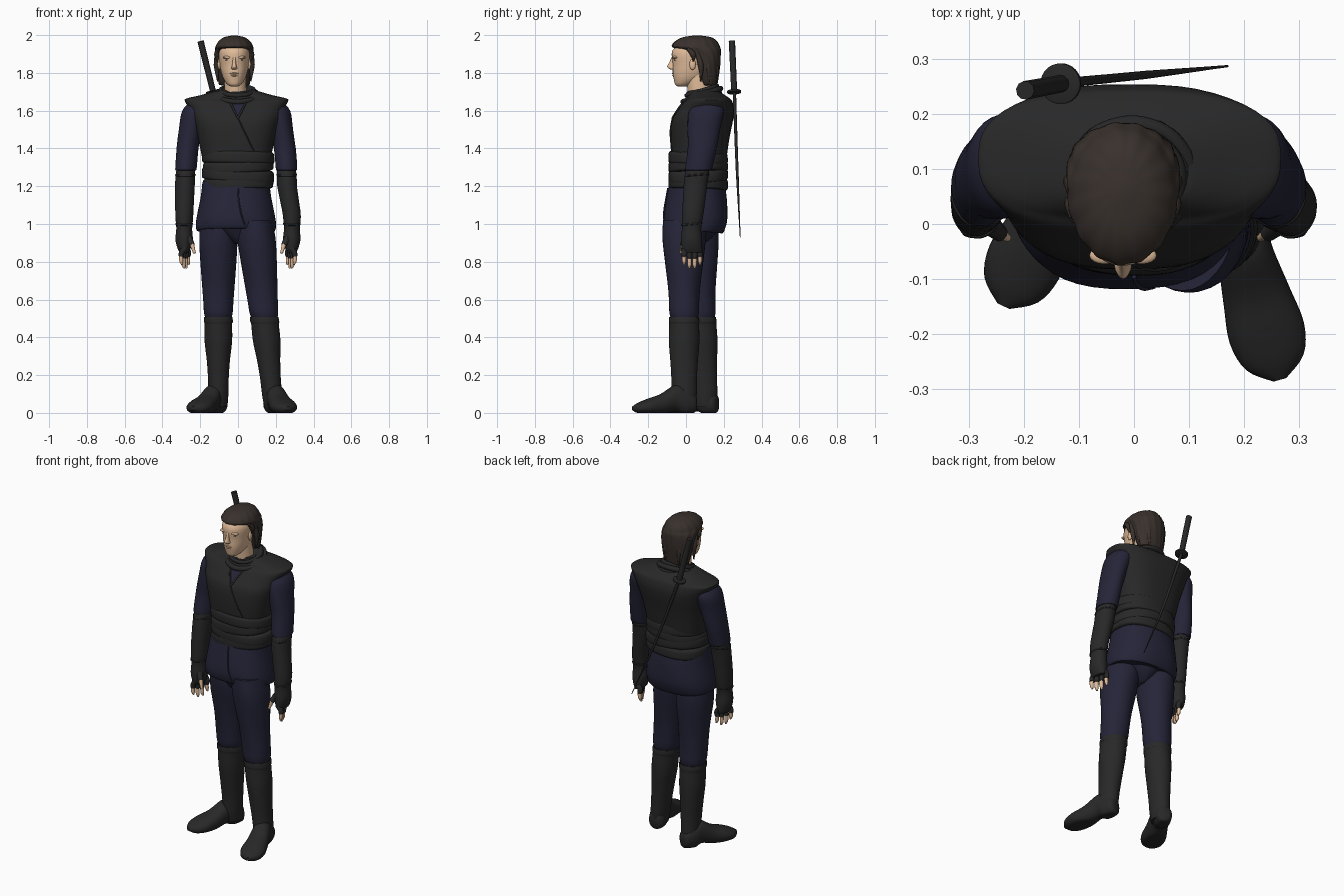
import bpy, bmesh, math
from mathutils import Vector, Matrix
from mathutils.bvhtree import BVHTree

if "Cube" in bpy.data.objects:
    bpy.data.objects.remove(bpy.data.objects["Cube"])


def material(name, *rgb):
    m = bpy.data.materials.new(name)
    m.diffuse_color = (*rgb, 1)
    m.use_nodes = True
    m.node_tree.nodes["Principled BSDF"].inputs["Base Color"].default_value = m.diffuse_color
    return m


BLACK = material("black_cloth", .021, .021, .021)
NAVY = material("navy_cloth", .018, .018, .04)
SKIN = material("skin", .75, .5, .32)
HAIR = material("hair_brown", .04, .03, .025)


def mesh_object(name, bm, mat):
    bmesh.ops.recalc_face_normals(bm, faces=bm.faces)
    me = bpy.data.meshes.new(name)
    bm.to_mesh(me)
    bm.free()
    me.materials.append(mat)
    ob = bpy.data.objects.new(name, me)
    bpy.context.collection.objects.link(ob)
    return ob


def catmull(a, b, c, d, t):
    return 0.5 * (2*b + (c-a)*t + (2*a-5*b+4*c-d)*t*t + (3*b-a-3*c+d)*t**3)


def loft(name, rings, mat, x=lambda z: 0, p=2.0, n=32, sub=4, wave=(0, 0), tilt=(0, 0), matrix=None):
    """Skin rings (y, z, rx, ry) with a smooth spline; x gives the centre line at each height."""
    pad = [rings[0]] + rings + [rings[-1]]
    rows = [[catmull(*q, s / sub) for q in zip(*pad[i:i+4])] for i in range(len(rings) - 1) for s in range(sub)]
    bm = bmesh.new()
    loops = []
    for y, z, rx, ry in rows + [rings[-1]]:
        loop = []
        for k in range(n):
            a = 2 * math.pi * k / n
            c, s = math.cos(a), math.sin(a)
            g = 1 + wave[0] * math.sin(wave[1] * a + 20 * z)
            dx = g * rx * math.copysign(abs(c) ** (2 / p), c)
            dy = g * ry * math.copysign(abs(s) ** (2 / p), s)
            v = Vector((x(z) + dx, y + dy, z + tilt[0] * dx + tilt[1] * dy))
            if matrix:
                v = matrix @ v
                v.z = max(v.z, 0)
            loop.append(bm.verts.new(v))
        loops.append(loop)
    for a, b in zip(loops, loops[1:]):
        for k in range(n):
            bm.faces.new((a[k], a[(k+1) % n], b[(k+1) % n], b[k]))
    bm.faces.new(loops[0])
    bm.faces.new(loops[-1])
    return mesh_object(name, bm, mat)


def tube(name, pts, radii, mat, cyclic=False):
    """Round tube along a smooth path; one radius or one per point."""
    radii = radii if isinstance(radii, tuple) else (radii,) * len(pts)
    cu = bpy.data.curves.new(name, 'CURVE')
    cu.dimensions = '3D'
    cu.bevel_depth, cu.bevel_resolution, cu.resolution_u = 1, 3, 5
    cu.use_fill_caps = True
    sp = cu.splines.new('BEZIER')
    sp.bezier_points.add(len(pts) - 1)
    for b, co, r in zip(sp.bezier_points, pts, radii):
        b.co, b.radius = co, r
        b.handle_left_type = b.handle_right_type = 'AUTO'
    sp.use_cyclic_u = cyclic
    cu.materials.append(mat)
    bpy.context.collection.objects.link(bpy.data.objects.new(name, cu))


def hoop(name, x, y, z, rx, ry, r, mat, dip=0):
    angles = [k * math.pi / 5 for k in range(10)]
    tube(name, [(x + rx * math.cos(a), y + ry * math.sin(a), z + dip * math.sin(a)) for a in angles], r, mat, True)


def ball(name, loc, size, mat):
    bm = bmesh.new()
    bmesh.ops.create_uvsphere(bm, u_segments=16, v_segments=10, radius=1,
                              matrix=Matrix.Translation(loc) @ Matrix.Diagonal((*size, 1)))
    mesh_object(name, bm, mat)


def front_of(ob):
    """Function giving the point on the front of an object at x, z."""
    tree = BVHTree.FromPolygons([v.co for v in ob.data.vertices], [list(f.vertices) for f in ob.data.polygons])

    def find(x, z):
        hit = tree.ray_cast(Vector((x, -1, z)), Vector((0, 1, 0)))[0]
        return Vector((x, hit.y - .002 if hit else 0, z))
    return find


# vest, with shoulders flaring over the sleeves
vest = loft("vest", [(.068, 1.34, .18, .145), (.074, 1.46, .205, .157), (.087, 1.55, .23, .162),
                     (.106, 1.605, .248, .148), (.117, 1.648, .272, .128), (.12, 1.664, .266, .112),
                     (.112, 1.682, .19, .095), (.1, 1.705, .11, .07)], BLACK, x=lambda z: -.008, p=2.7, n=48)
chest = front_of(vest)

# navy shirt in the V neck, lapels and wrap seam
bm = bmesh.new()
grid = [[bm.verts.new(chest(.05 * (j / 3 - 1) * (i + .02) / 6, 1.56 + .1 * i / 6)) for j in range(7)] for i in range(7)]
for a, b in zip(grid, grid[1:]):
    for j in range(6):
        bm.faces.new((a[j], a[j+1], b[j+1], b[j]))
mesh_object("shirt_front", bm, NAVY)
for side in (-1, 1):
    tube("lapel", [chest(side * .05 * t / 3, 1.56 + .1 * t / 3) for t in range(4)], .005, BLACK)
tube("wrap_seam", [chest(.028 * t, 1.56 - .058 * t) for t in range(4)], .003, BLACK)

# waist sash wound in overlapping bands
for i, tilt in enumerate(((.04, -.03), (-.07, .04), (.06, .03), (-.02, -.02))):
    z, r = 1.213 + i * .046, .184 + .004 * (i % 2)
    loft("sash_band", [(.064, z - .03, r - .006, .149), (.064, z - .02, r + .003, .157),
                       (.064, z + .018, r + .002, .156), (.064, z + .032, r - .008, .148)],
         BLACK, p=2.4, n=48, wave=(.006, 5), tilt=tilt)

# jacket skirt with sloping hem and front opening
skirt = loft("jacket_skirt", [(.06, 1.22, .178, .145), (.058, 1.14, .188, .158), (.052, 1.05, .204, .168),
                              (.046, 1.0, .211, .165), (.043, .965, .206, .152), (.043, .97, .18, .135)],
             NAVY, x=lambda z: -.011, p=2.3, n=48, wave=(.006, 6), tilt=(0, -.09))
lap = front_of(skirt)
tube("skirt_opening", [lap(.036 * t * t / 9, 1.19 - .065 * t) for t in range(4)], .004, NAVY)
loft("trouser_seat", [(.03, .895, .02, .06), (.04, .93, .07, .1), (.047, 1.0, .17, .14)], NAVY)

# legs in a stride: shared sections (z, rx, ry) follow each leg's own centre line
TROUSER = [(1.02, .09, .11), (.9, .102, .114), (.7, .087, .088), (.6, .081, .081), (.525, .076, .078), (.48, .06, .06)]
SHAFT = [(.5, .068, .07), (.508, .075, .079), (.48, .077, .081), (.47, .073, .079), (.38, .072, .08),
         (.28, .062, .074), (.18, .055, .068), (.09, .052, .066), (.03, .047, .057)]
FOOT = [(.05, 0, .025, .04), (.05, .015, .044, .052), (.065, .07, .052, .075), (.078, .115, .052, .07),
        (.046, .19, .062, .055), (.034, .26, .07, .042), (.026, .315, .054, .028), (.024, .348, .012, .01)]
LEGS = (("right", lambda z: -.104, lambda z: .055 + .05 * (1 - z), (-.088, .165, 0), (-.145, -.305, 0)),
        ("left", lambda z: .09 + .1 * (1 - z), lambda z: -.01, (.172, .052, 0), (.093, -.335, 0)))
for side, cx, cy, heel, toe in LEGS:
    for part, rings, mat in (("_trouser_leg", TROUSER, NAVY), ("_boot_shaft", SHAFT, BLACK)):
        loft(side + part, [(cy(z), z, rx, ry) for z, rx, ry in rings], mat, x=cx, wave=(.012, 4))
    f, up = Vector(toe).normalized(), Vector((0, 0, 1))
    frame = Matrix((up.cross(f), up, f)).transposed().to_4x4()
    loft(side + "_boot_foot", FOOT, BLACK, p=2.2, matrix=Matrix.Translation(heel) @ frame)

# arms and hands
SLEEVE = [(.115, 1.655, .03, .05), (.11, 1.6, .066, .092), (.095, 1.5, .062, .086), (.085, 1.4, .058, .077),
          (.07, 1.31, .057, .072), (.066, 1.285, .055, .068), (.066, 1.29, .045, .055)]
GLOVE = [(.07, 1.32, .045, .055), (.06, 1.27, .051, .063), (.05, 1.2, .052, .062), (.034, 1.04, .047, .056),
         (.03, .975, .042, .051), (.03, .92, .046, .056), (.031, .875, .036, .055), (.032, .85, .024, .05)]
for side, s in (("right", -1), ("left", 1)):
    def arm_x(z):
        out = .285 - .17 * max(0, z - 1.2) ** 2 - .03 * max(0, z - 1.05)
        shift = .02 * min(1, max(0, (z - 1.05) / .15))
        return s * (out - .06 * max(0, z - 1.4) - (shift if s > 0 else 0))
    loft(side + "_sleeve", SLEEVE, NAVY, x=arm_x, wave=(.015, 3))
    loft(side + "_forearm_glove", GLOVE, BLACK, x=arm_x, wave=(.015, 3))
    hoop(side + "_glove_fold", arm_x(1.26), .058, 1.26, .05, .061, .005, BLACK, .005)
    hoop(side + "_glove_fold", arm_x(1), .031, 1, .042, .052, .005, BLACK, .005)
    hx = s * .278
    for i in range(4):
        y, tip = -.01 + .028 * i, .785 - .02 * (i in (1, 2))
        x = hx + s * (.014 - .012 * i)
        mid = (x + s * .01, y, (tip + .87) / 2)
        tube(side + "_glove_finger", [(hx, y, .875), (x + s * .006, y, .85), mid], (.016, .015, .0135), BLACK)
        tube(side + "_finger", [mid, (x + s * .008, y, tip + .018), (x + s * .004, y, tip)], (.0115, .011, .005), SKIN)
    tube(side + "_glove_thumb", [(hx - s * .015, 0, .925), (hx - s * .035, -.018, .89)], (.02, .015), BLACK)
    tube(side + "_thumb", [(hx - s * .033, -.016, .895), (hx - s * .048, -.025, .845)], (.013, .007), SKIN)

# scarf around the neck
loft("scarf", [(.092, 1.65, .135, .1), (.092, 1.675, .125, .1), (.09, 1.7, .102, .088), (.082, 1.718, .08, .076),
               (.076, 1.7, .06, .06)], BLACK, wave=(.02, 5), tilt=(0, .22))
hoop("scarf_roll", -.004, .084, 1.682, .106, .098, .015, BLACK, .035)
hoop("scarf_roll", -.004, .084, 1.706, .088, .08, .012, BLACK, .025)

# neck, head and face features
HX = -.02
mid_face = lambda z: HX
loft("neck", [(.075, 1.65, .06, .062), (.06, 1.8, .055, .06)], SKIN, x=lambda z: -.014)
loft("head", [(-.022, 1.728, .018, .022), (-.014, 1.738, .036, .043), (.008, 1.763, .054, .072), (.03, 1.795, .067, .1),
              (.042, 1.84, .076, .112), (.047, 1.92, .079, .118), (.05, 1.98, .03, .05)], SKIN, x=mid_face, p=2.2)
loft("nose", [(-.068, 1.817, .008, .01), (-.072, 1.823, .016, .019), (-.076, 1.834, .013, .024),
              (-.07, 1.855, .009, .019), (-.066, 1.885, .008, .01)], SKIN, x=mid_face, n=16)
ball("upper_lip", (HX, -.065, 1.797), (.023, .009, .005), SKIN)
ball("lower_lip", (HX, -.064, 1.787), (.019, .009, .006), SKIN)
ball("chin", (HX, -.041, 1.748), (.022, .016, .016), SKIN)
for s in (-1, 1):
    ball("brow", (HX + s * .034, -.057, 1.882), (.027, .016, .008), SKIN)
    ball("eye", (HX + s * .033, -.057, 1.868), (.013, .007, .0035), HAIR)
    ball("ear", (HX + s * .079, .035, 1.845), (.009, .017, .029), SKIN)

# hair swept back over the ears, with loose locks
loft("hair", [(.125, 1.735, .06, .035), (.122, 1.745, .08, .045), (.11, 1.84, .097, .071), (.1, 1.89, .101, .084),
              (.078, 1.922, .102, .106), (.053, 1.938, .099, .126), (.053, 1.965, .085, .112), (.058, 1.988, .055, .076),
              (.06, 1.999, .008, .01)], HAIR, x=mid_face, n=72, wave=(.016, 15))
for s in (-1, 1):
    for y, bot, k in ((.03, 1.86, .086), (.07, 1.755, .088), (.11, 1.735, .078), (.15, 1.73, .04)):
        tube("hair_lock", [(HX + s * k, y - .02, 1.93), (HX + s * (k + .005), y + .008, (1.93 + bot) / 2),
                           (HX + s * k, y + .008, bot)], (.011, .016, .003), HAIR)

# curved sword slung across the back
tube("sword_hilt", [(-.198, .243, 1.968), (-.133, .255, 1.705)], (.017, .016), BLACK)
tube("sword_blade", [(-.132, .256, 1.70), (.02, .271, 1.28), (.17, .287, .93)], (.009, .0075, .002), BLACK)
axis = Vector((-.065, -.012, .265)).to_track_quat('Z', 'Y').to_matrix().to_4x4()
loft("sword_guard", [(0, -.007, .033, .033), (0, -.005, .037, .037), (0, .005, .037, .037), (0, .007, .033, .033)],
     BLACK, sub=1, matrix=Matrix.Translation((-.133, .255, 1.70)) @ axis)

# smooth shading everywhere except sharp edges
for ob in bpy.data.objects:
    if ob.type == 'MESH':
        ob.select_set(True)
        bpy.context.view_layer.objects.active = ob
bpy.ops.object.shade_smooth_by_angle(angle=math.radians(45))
